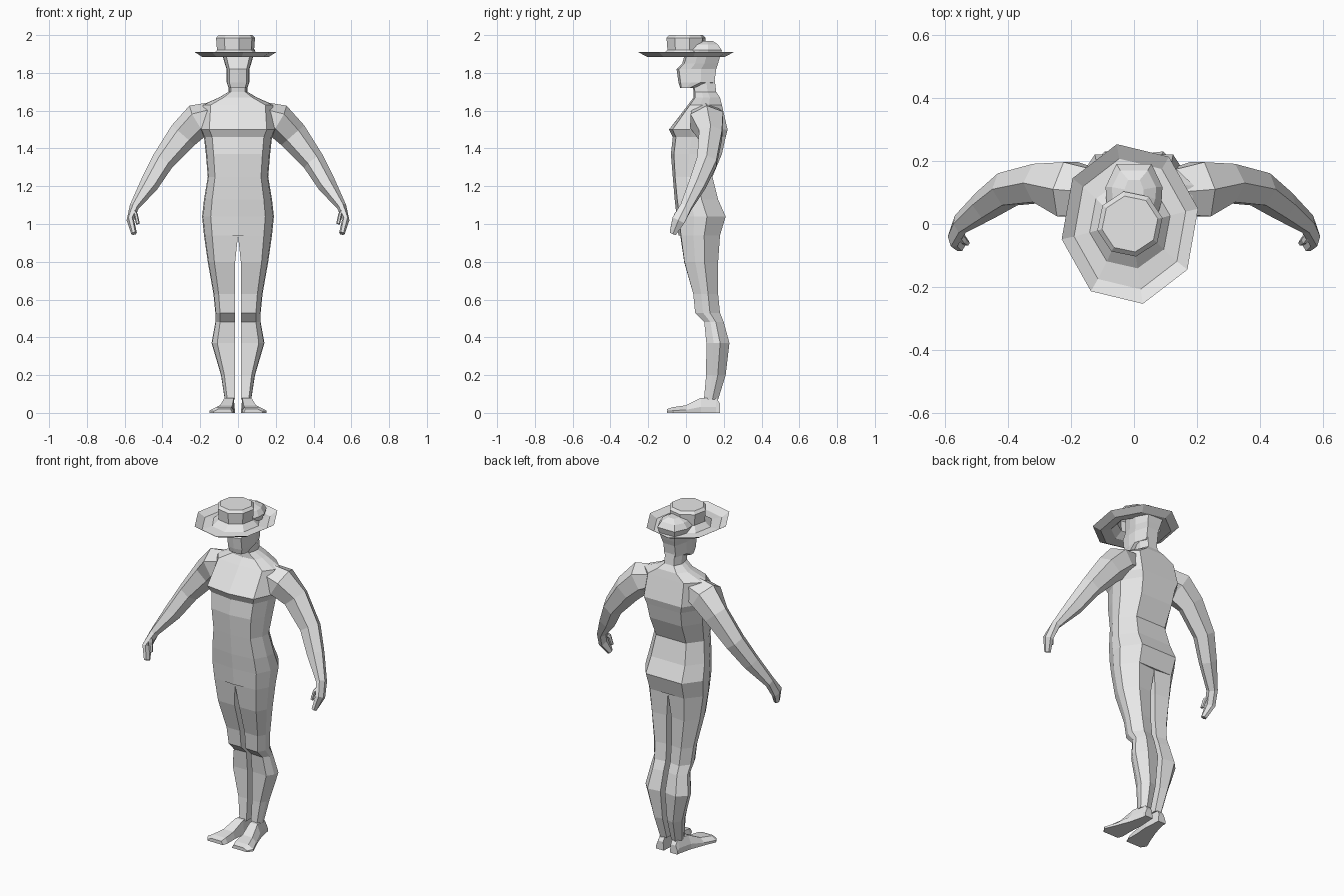
import bpy, bmesh
from math import cos, sin, pi
from mathutils import Vector

if "Cube" in bpy.data.objects:
    bpy.data.objects.remove(bpy.data.objects["Cube"])

light_grey = bpy.data.materials.new("light_grey")
light_grey.use_nodes = True
colour = (.8, .8, .8, 1)
light_grey.diffuse_color = colour
shader = light_grey.node_tree.nodes["Principled BSDF"]
shader.inputs["Base Color"].default_value = colour


def loft(name, rings, side=1, open_start=False):
    """Skin equal-length rings into a flat-shaded part; side=-1 mirrors it."""
    bm = bmesh.new()
    rows = [[bm.verts.new((x * side, y, z)) for x, y, z in ring] for ring in rings]
    for lower, upper in zip(rows, rows[1:]):
        for i in range(len(lower)):
            bm.faces.new((lower[i - 1], lower[i], upper[i], upper[i - 1]))
    if not open_start:
        bm.faces.new(rows[0])
    bm.faces.new(rows[-1])
    bmesh.ops.recalc_face_normals(bm, faces=bm.faces)
    mesh = bpy.data.meshes.new(name)
    bm.to_mesh(mesh)
    bm.free()
    mesh.materials.append(light_grey)
    part = bpy.data.objects.new(name, mesh)
    bpy.context.collection.objects.link(part)


def half_section(z, width, front, back, inner=0, bevel=0):
    """Level half outline from the front inner edge round to the back."""
    span, depth = width - inner, back - front
    return [(inner, front + bevel, z),
            (inner + span * .76, front + depth * .06, z),
            (inner + span * .97, front + depth * .36, z),
            (width, front + depth * .62, z),
            (inner + span * .62, back, z),
            (inner, back - bevel, z)]


def section(z, width, front, back):
    """Level body outline, symmetrical about the middle."""
    right_way = half_section(z, width, front, back)
    return right_way + [(-x, y, h) for x, y, h in right_way[-2:0:-1]]


def leg_section(z, width, front, back, inner=.015):
    return half_section(z, width, front, back, inner, bevel=.01)


def joint(x, y, z, wide, deep):
    return Vector((x, y, z)), wide, deep


def tube(joints, sides=6):
    """Rings square to a path of joints."""
    rings = []
    for i, (centre, wide, deep) in enumerate(joints):
        before, after = joints[max(i - 1, 0)], joints[min(i + 1, len(joints) - 1)]
        along = (after[0] - before[0]).normalized()
        across = Vector((0, 1, 0)).cross(along).normalized()
        through = along.cross(across)
        angles = [2 * pi * k / sides for k in range(sides)]
        rings.append([centre + across * wide * cos(a) + through * deep * sin(a)
                      for a in angles])
    return rings


def hat_ring(radius, z, stretch=1):
    """Eight-sided ring, turned slightly and stretched from front to back."""
    angles = [pi * (k / 4 + .06) for k in range(8)]
    return [(radius * cos(a) - .013, radius * stretch * sin(a), z) for a in angles]


def foot_section(y, inner, outer, top):
    """Upright outline across the foot, with a flat sole."""
    span = outer - inner
    return [(inner, y, 0), (outer, y, 0), (outer, y, top * .4),
            (outer - span * .25, y, top), (inner + span * .1, y, top)]


# Torso and neck
loft("torso", [
    section(z=.94, width=.18, front=-.04, back=.18),
    section(z=1.04, width=.19, front=-.05, back=.21),
    section(z=1.13, width=.18, front=-.06, back=.17),
    section(z=1.25, width=.16, front=-.07, back=.14),
    section(z=1.37, width=.17, front=-.08, back=.19),
    section(z=1.46, width=.18, front=-.07, back=.21),
    section(z=1.5, width=.2, front=-.09, back=.22),
    section(z=1.63, width=.19, front=.01, back=.19),
    section(z=1.67, width=.1, front=.04, back=.18),
    section(z=1.7, width=.05, front=.04, back=.16),
    section(z=1.78, width=.05, front=.03, back=.15),
])

# Head, rising through the hat brim behind the crown
loft("head", [
    section(z=1.72, width=.05, front=-.03, back=.05),
    section(z=1.75, width=.06, front=-.04, back=.15),
    section(z=1.82, width=.06, front=-.05, back=.16),
    section(z=1.85, width=.07, front=-.02, back=.17),
    section(z=1.92, width=.09, front=0, back=.19),
    section(z=1.95, width=.07, front=.03, back=.17),
    section(z=1.97, width=.03, front=.06, back=.14),
])

# Hat with an upturned brim and a short crown
loft("hat", [
    hat_ring(radius=.22, z=1.91, stretch=1.17),
    hat_ring(radius=.18, z=1.885, stretch=1.17),
    hat_ring(radius=.13, z=1.89, stretch=1.1),
    hat_ring(radius=.1, z=1.92),
    hat_ring(radius=.105, z=1.985),
    hat_ring(radius=.09, z=2),
], open_start=True)

leg = [
    leg_section(z=.94, width=.18, front=-.04, back=.18, inner=0),
    leg_section(z=.8, width=.16, front=-.02, back=.17),
    leg_section(z=.63, width=.13, front=.03, back=.17),
    leg_section(z=.53, width=.12, front=.04, back=.18),
    leg_section(z=.48, width=.12, front=.09, back=.2),
    leg_section(z=.37, width=.14, front=.1, back=.23),
    leg_section(z=.2, width=.09, front=.1, back=.21),
    leg_section(z=.07, width=.07, front=.09, back=.17),
]

foot = [
    foot_section(y=.18, inner=.02, outer=.07, top=.05),
    foot_section(y=.16, inner=.02, outer=.07, top=.08),
    foot_section(y=.08, inner=.015, outer=.09, top=.08),
    foot_section(y=0, inner=.02, outer=.12, top=.04),
    foot_section(y=-.07, inner=.02, outer=.15, top=.03),
    foot_section(y=-.1, inner=.03, outer=.13, top=.02),
]

# Arm from the shoulder through the elbow and wrist to the curled fingers
arm = [
    joint(x=.11, y=.1, z=1.58, wide=.07, deep=.08),
    joint(x=.21, y=.11, z=1.55, wide=.09, deep=.1),
    joint(x=.29, y=.13, z=1.47, wide=.08, deep=.07),
    joint(x=.4, y=.11, z=1.33, wide=.06, deep=.06),
    joint(x=.47, y=.06, z=1.21, wide=.05, deep=.05),
    joint(x=.55, y=0, z=1.09, wide=.025, deep=.035),
    joint(x=.57, y=-.04, z=1.02, wide=.02, deep=.04),
    joint(x=.55, y=-.07, z=.95, wide=.015, deep=.02),
]

thumb = [
    joint(x=.56, y=-.02, z=1.08, wide=.01, deep=.015),
    joint(x=.54, y=-.05, z=1.05, wide=.01, deep=.015),
    joint(x=.53, y=-.06, z=1, wide=.01, deep=.01),
]

# Matching limbs on both sides
for name, side in (("left", 1), ("right", -1)):
    loft(name + "_leg", leg, side)
    loft(name + "_foot", foot, side)
    loft(name + "_arm", tube(arm), side)
    loft(name + "_thumb", tube(thumb), side)
